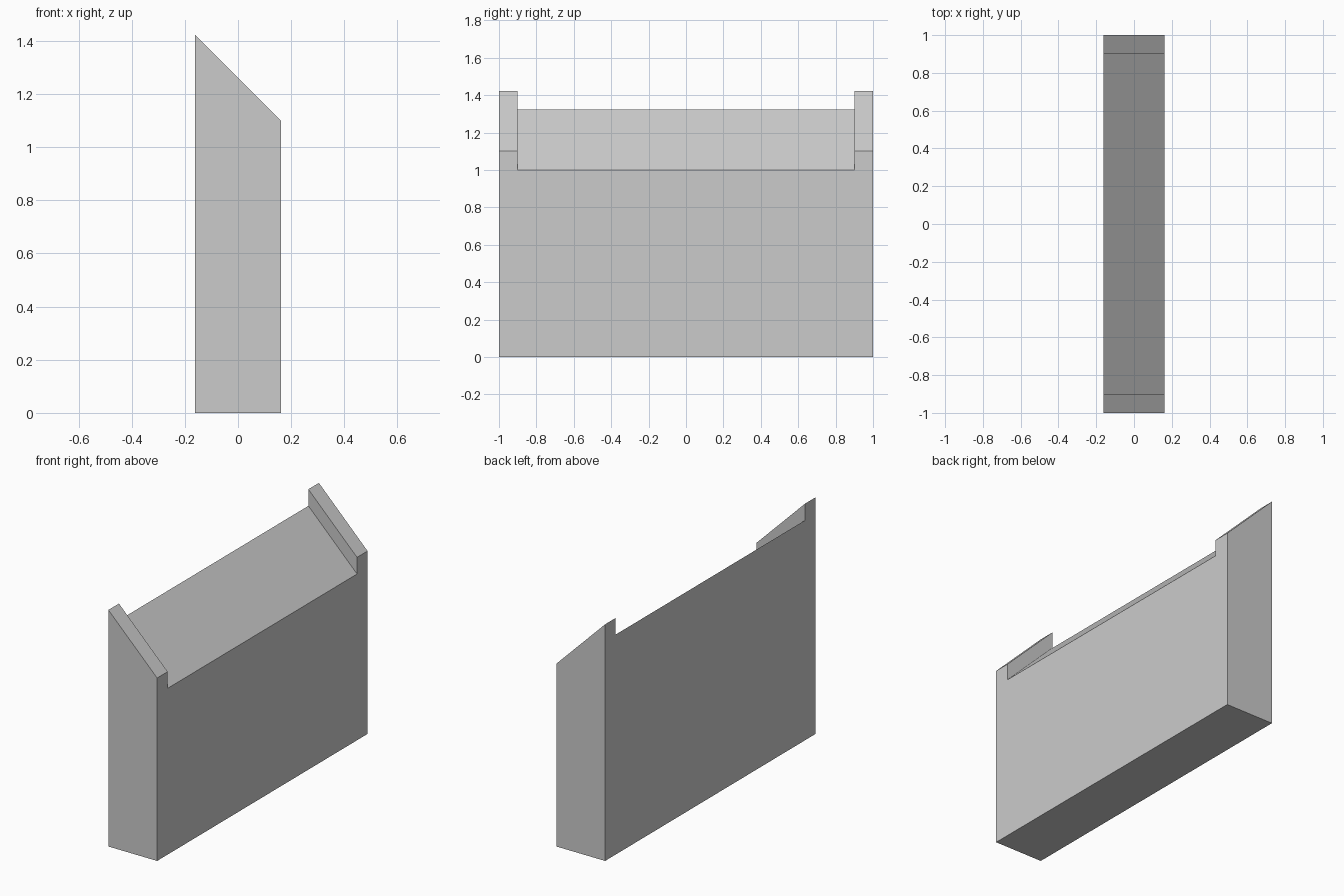
import bpy, bmesh

if "Cube" in bpy.data.objects:
    bpy.data.objects.remove(bpy.data.objects["Cube"])

HALF_X = 0.162   # half thickness
RISE = 0.323     # slope rise from the low side to the high side

# Outline of the low (+x) side as (y, z): a slab with a raised lip at each end
half = [(1, 0), (1, 1.1), (0.9, 1.1), (0.9, 1.0)]
outline = half + [(-y, z) for y, z in reversed(half)]

bm = bmesh.new()
side = bm.faces.new([bm.verts.new((HALF_X, y, z)) for y, z in outline])

# Extrude through the thickness, lifting the top to make the sloped coping
ext = bmesh.ops.extrude_face_region(bm, geom=[side], use_keep_orig=True)
for v in ext["geom"]:
    if isinstance(v, bmesh.types.BMVert):
        v.co.x = -HALF_X
        if v.co.z > 0.5:
            v.co.z += RISE
bmesh.ops.recalc_face_normals(bm, faces=bm.faces)

mesh = bpy.data.meshes.new("sloped_wall")
bm.to_mesh(mesh)
bm.free()
wall = bpy.data.objects.new("sloped_wall_with_end_lips", mesh)
bpy.context.collection.objects.link(wall)
